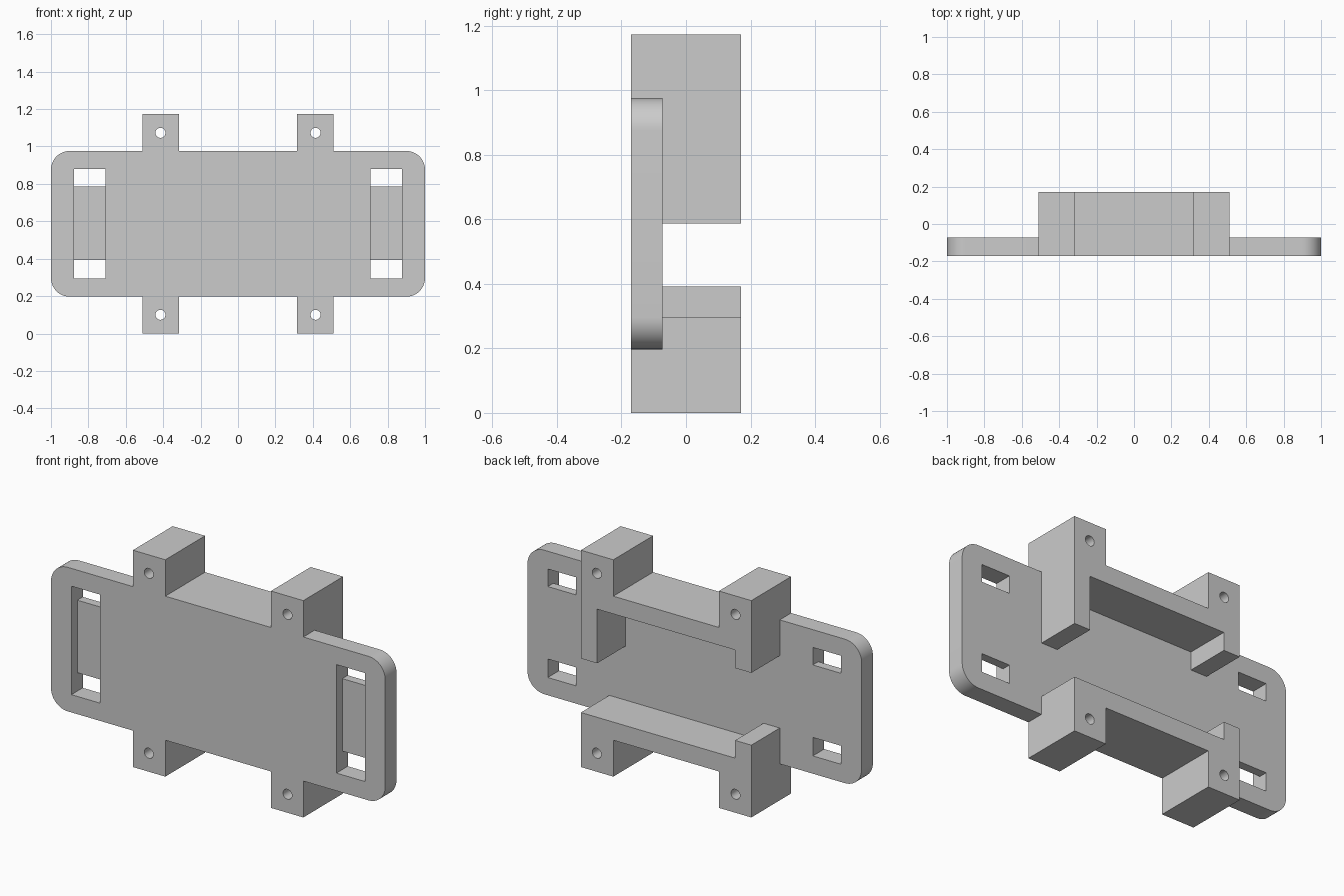
import bpy, bmesh, math

if "Cube" in bpy.data.objects:
    bpy.data.objects.remove(bpy.data.objects["Cube"])

# Key dimensions
FRONT, PLATE_BACK, BACK = -0.17, -0.073, 0.17
PLATE_BOT, PLATE_TOP, TOP = 0.197, 0.976, 1.173
BEAM_LO, BEAM_HI = 0.295, 0.88
X_OUT, X_MID, X_IN = 0.51, 0.413, 0.316

grey = bpy.data.materials.new("plain grey")
grey.diffuse_color = (0.6, 0.6, 0.6, 1)
grey.use_nodes = True
grey.node_tree.nodes["Principled BSDF"].inputs["Base Color"].default_value = grey.diffuse_color


def extrude(name, pts, y0, y1):
    """Solid made from an x-z profile pushed along y."""
    bm = bmesh.new()
    face = bm.faces.new([bm.verts.new((x, y0, z)) for x, z in pts])
    geo = bmesh.ops.extrude_face_region(bm, geom=[face])["geom"]
    moved = [v for v in geo if isinstance(v, bmesh.types.BMVert)]
    bmesh.ops.translate(bm, verts=moved, vec=(0, y1 - y0, 0))
    bmesh.ops.recalc_face_normals(bm, faces=bm.faces[:])
    mesh = bpy.data.meshes.new(name)
    bm.to_mesh(mesh)
    bm.free()
    mesh.materials.append(grey)
    obj = bpy.data.objects.new(name, mesh)
    bpy.context.collection.objects.link(obj)
    return obj


def box(name, x0, x1, y0, y1, z0, z1):
    return extrude(name, [(x0, z0), (x1, z0), (x1, z1), (x0, z1)], y0, y1)


def arc(cx, cz, r, start, sweep, n):
    return [(cx + r * math.cos(start + sweep * i / n),
             cz + r * math.sin(start + sweep * i / n)) for i in range(n + 1)]


def combine(obj, other, operation):
    """Apply a boolean and remove the helper."""
    mod = obj.modifiers.new("join", 'BOOLEAN')
    mod.operation, mod.solver, mod.object = operation, 'EXACT', other
    bpy.context.view_layer.update()
    dg = bpy.context.evaluated_depsgraph_get()
    mesh = bpy.data.meshes.new_from_object(obj.evaluated_get(dg))
    obj.modifiers.clear()
    obj.data = mesh
    bpy.data.objects.remove(other)


# Rounded mounting plate
R = 0.1
outline = []
for i, (cx, cz) in enumerate([(1 - R, PLATE_TOP - R), (R - 1, PLATE_TOP - R),
                              (R - 1, PLATE_BOT + R), (1 - R, PLATE_BOT + R)]):
    outline += arc(cx, cz, R, i * math.pi / 2, math.pi / 2, 12)
bracket = extrude("mounting_bracket", outline, FRONT, PLATE_BACK)

# Strap slots: a front pocket with a through window at each end
for s in (-1, 1):
    x0, x1 = sorted((s * 0.708, s * 0.878))
    combine(bracket, box("pocket_cutter", x0, x1, FRONT - 0.1, -0.12, 0.293, 0.88), 'DIFFERENCE')
    for z0, z1 in ((0.293, 0.393), (0.785, 0.88)):
        combine(bracket, box("window_cutter", x0, x1, -0.14, 0, z0, z1), 'DIFFERENCE')

# Upper frame: two tabs, a beam and two hanging posts of unequal length
upper = [(-X_OUT, TOP), (-X_IN, TOP), (-X_IN, PLATE_TOP), (X_IN, PLATE_TOP),
         (X_IN, TOP), (X_OUT, TOP), (X_OUT, 0.587), (X_MID, 0.587),
         (X_MID, BEAM_HI), (-X_MID, BEAM_HI), (-X_MID, 0.782), (-X_OUT, 0.782)]
# Lower frame: two tabs, a beam and one short post
lower = [(-X_OUT, 0), (-X_IN, 0), (-X_IN, PLATE_BOT), (X_IN, PLATE_BOT),
         (X_IN, 0), (X_OUT, 0), (X_OUT, BEAM_LO), (-X_MID, BEAM_LO),
         (-X_MID, 0.391), (-X_OUT, 0.391)]
for name, profile in (("upper_frame", upper), ("lower_frame", lower)):
    combine(bracket, extrude(name, profile, FRONT, BACK), 'UNION')

# Screw holes through the tabs
for x in (-0.415, 0.415):
    for z in (0.1, TOP - 0.1):
        ring = arc(x, z, 0.027, 0, math.tau, 24)[:-1]
        combine(bracket, extrude("hole_cutter", ring, -0.4, 0.4), 'DIFFERENCE')

bpy.ops.object.select_all(action='DESELECT')
bracket.select_set(True)
bpy.context.view_layer.objects.active = bracket
bpy.ops.object.shade_smooth_by_angle(angle=math.radians(30))
